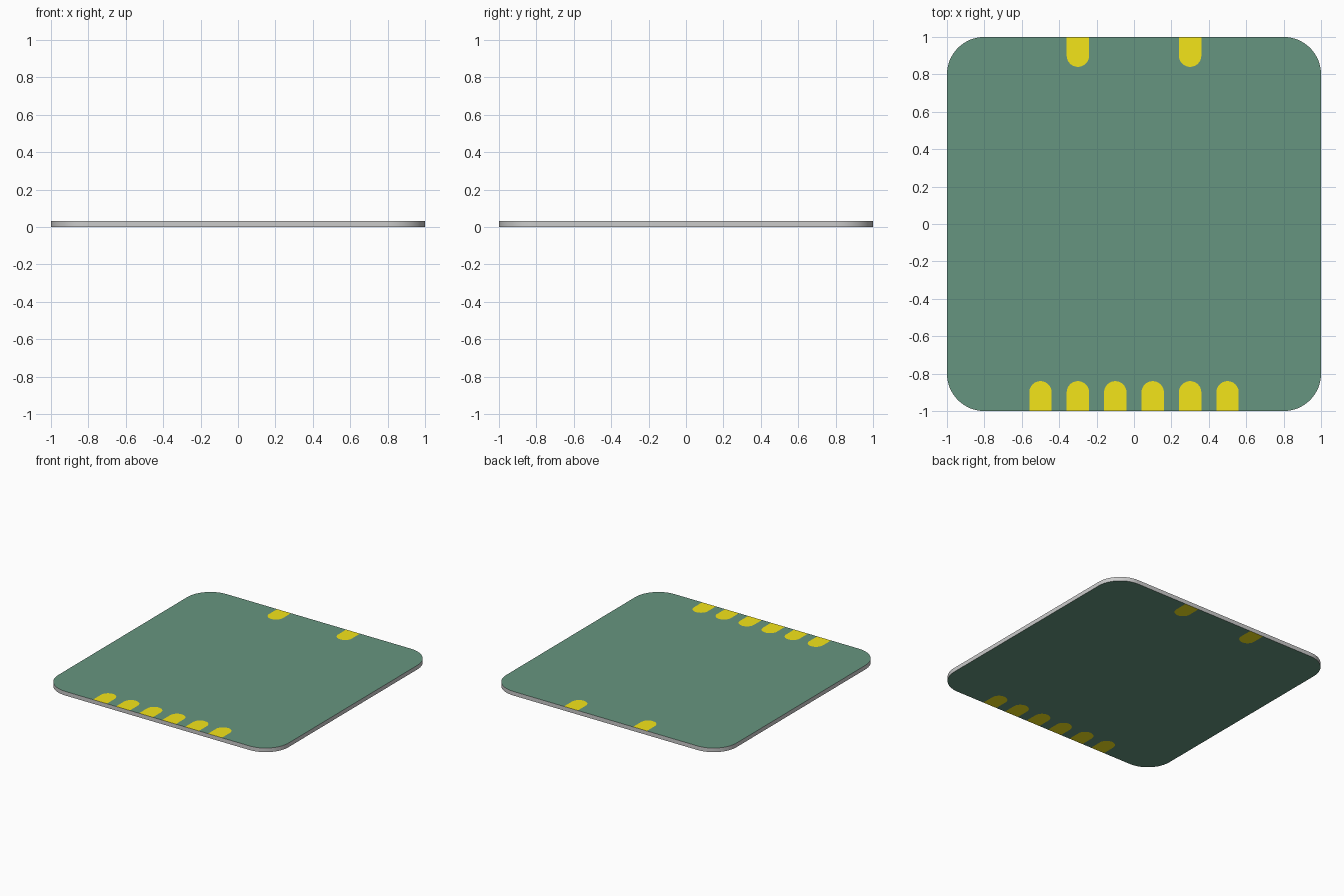
import bpy, bmesh
from math import pi, sin, cos

if "Cube" in bpy.data.objects:
    bpy.data.objects.remove(bpy.data.objects["Cube"])

T, R = 0.032, 0.2            # board thickness, corner radius
PAD_R, PAD_Y = 0.06, -0.90   # pad half width, centre of its round end
FRONT = [-0.5, -0.3, -0.1, 0.1, 0.3, 0.5]
BACK = [-0.3, 0.3]


def material(name, rgb):
    m = bpy.data.materials.new(name)
    m.diffuse_color = (*rgb, 1)
    m.use_nodes = True
    m.node_tree.nodes["Principled BSDF"].inputs["Base Color"].default_value = m.diffuse_color
    return m


green = material("green_mask", (0.134, 0.30, 0.214))
gold = material("gold_plating", (0.90, 0.78, 0.01))


def make(name, faces, mat=None):
    bm = bmesh.new()
    for pts in faces:
        bm.faces.new([bm.verts.new(p) for p in pts])
    bmesh.ops.remove_doubles(bm, verts=bm.verts, dist=1e-5)
    mesh = bpy.data.meshes.new(name)
    bm.to_mesh(mesh)
    bm.free()
    ob = bpy.data.objects.new(name, mesh)
    bpy.context.collection.objects.link(ob)
    if mat:
        mesh.materials.append(mat)
    return ob


def arc(cx, cy, r, a0, a1, n):
    return [(cx + r * cos(a0 + (a1 - a0) * i / n),
             cy + r * sin(a0 + (a1 - a0) * i / n)) for i in range(n + 1)]


def pad_outline(x):
    cy = PAD_Y
    return [(x - PAD_R, -1)] + arc(x, cy, PAD_R, pi, 0, 16) + [(x + PAD_R, -1)]


def turn(pts):
    return [(-x, -y) for x, y in pts]


def half(xs):
    # front edge with pad notches, then the two corners' halves by rotation
    pts = [p for x in xs for p in pad_outline(x)]
    return (arc(-1 + R, -1 + R, R, pi, 1.5 * pi, 16) + pts
            + arc(1 - R, -1 + R, R, 1.5 * pi, 2 * pi, 16))


def sheets(pts):
    # counter-clockwise outline -> top face and bottom face
    return {"top": [(x, y, T) for x, y in pts],
            "bottom": [(x, y, 0) for x, y in reversed(pts)]}


# Bare grey rim of the board
rim = half([]) + turn(half([]))
wall = [[(*a, 0), (*b, 0), (*b, T), (*a, T)]
        for a, b in zip(rim, rim[1:] + rim[:1])]
edge = make("board_edge", wall)
bpy.context.view_layer.objects.active = edge
edge.select_set(True)
bpy.ops.object.shade_smooth_by_angle()

# Green faces, notched so the pads sit flush in them
for side, face in sheets(half(FRONT) + turn(half(BACK))).items():
    make("board_face_" + side, [face], green)

# Contact pads on both faces, front row and back pair
pads = [pad_outline(x)[::-1] for x in FRONT]
pads += [turn(pad_outline(x)[::-1]) for x in BACK]
for i, pts in enumerate(pads):
    row = "front" if i < len(FRONT) else "back"
    for side, face in sheets(pts).items():
        make(f"contact_pad_{row}_{side}", [face], gold)
